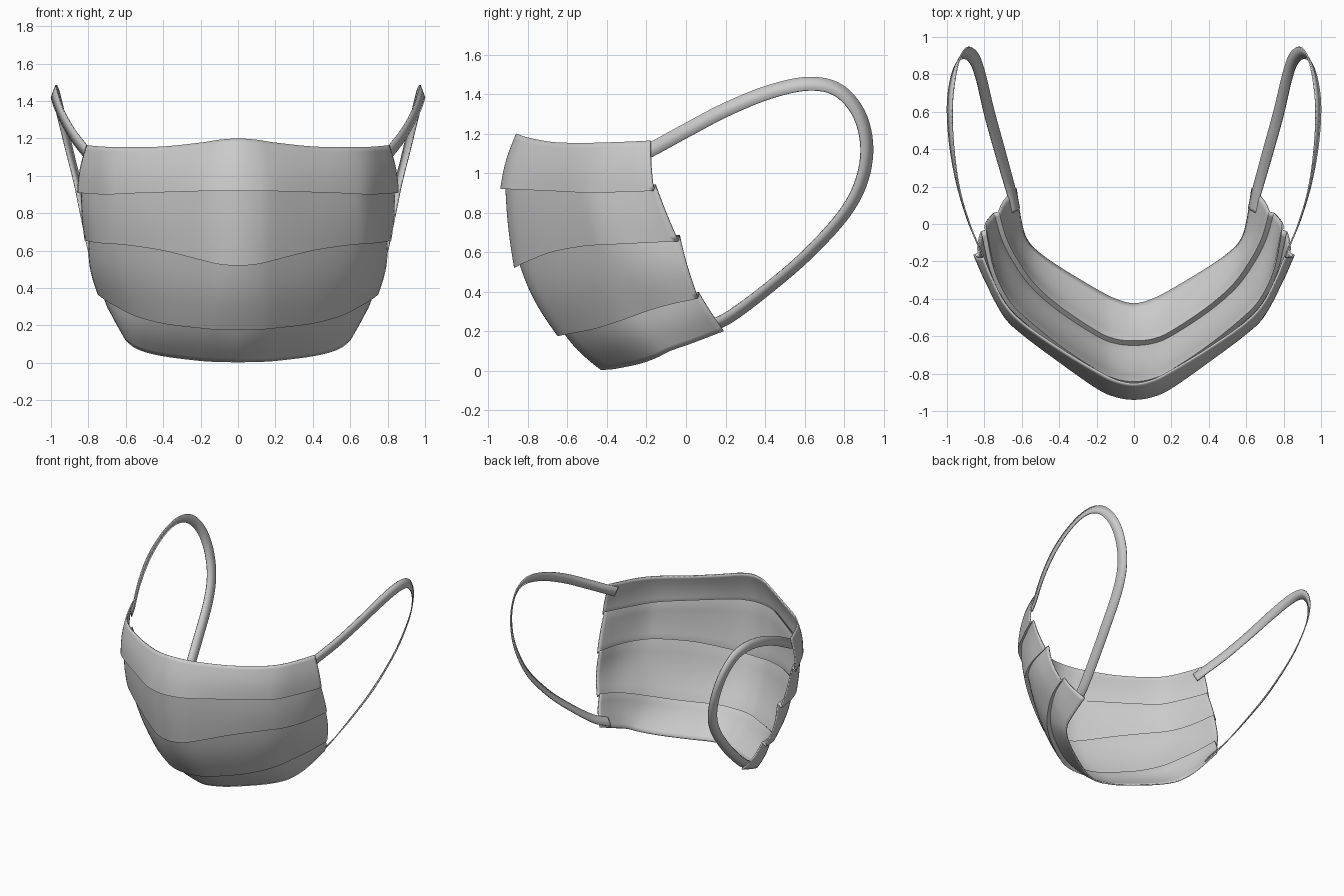
import bpy, math
from mathutils import Vector

if "Cube" in bpy.data.objects:
    bpy.data.objects.remove(bpy.data.objects["Cube"])


def spline(pts, n, mirror_start=False):
    """Smooth curve through the points, n steps per span."""
    pts = [Vector(p) for p in pts]
    first = 2 * pts[0] - pts[1]
    if mirror_start:
        first = pts[1].copy()
        first[0] *= -1
    p = [first] + pts + [2 * pts[-1] - pts[-2]]
    out = []
    for i in range(1, len(p) - 2):
        a, b, c, d = p[i - 1:i + 3]
        for k in range(n):
            t = k / n
            out.append(0.5 * (2 * b + (c - a) * t + (2 * a - 5 * b + 4 * c - d) * t * t
                              + (3 * b - a - 3 * c + d) * t ** 3))
    return out + [pts[-1]]


def sheet(name, rows, thickness, angle, merge):
    """Grid surface from rows of points, mirrored and thickened."""
    w = len(rows[0])
    verts = [v for r in rows for v in r]
    faces = [(i * w + j, (i + 1) * w + j, (i + 1) * w + j + 1, i * w + j + 1)
             for i in range(len(rows) - 1) for j in range(w - 1)]
    me = bpy.data.meshes.new(name)
    me.from_pydata(verts, [], faces)
    ob = bpy.data.objects.new(name, me)
    bpy.context.collection.objects.link(ob)
    m = ob.modifiers.new("mirror", 'MIRROR')
    m.use_mirror_merge = merge
    s = ob.modifiers.new("thickness", 'SOLIDIFY')
    s.thickness = thickness
    s.offset = -1 if merge else 0
    bpy.ops.object.select_all(action='DESELECT')
    ob.select_set(True)
    bpy.context.view_layer.objects.active = ob
    bpy.ops.object.shade_smooth_by_angle(angle=math.radians(angle))
    return ob


# Fold lines of the mask from top edge to bottom edge, centre to right side
folds = [
    [(0, -.86, 1.2), (.1, -.84, 1.193), (.2, -.79, 1.178), (.4, -.67, 1.157),
     (.6, -.53, 1.153), (.7, -.42, 1.155), (.77, -.28, 1.16), (.81, -.18, 1.165)],
    [(0, -.94, .92), (.1, -.925, .92), (.2, -.88, .918), (.4, -.74, .912),
     (.6, -.59, .905), (.7, -.49, .9), (.8, -.3, .905), (.86, -.165, .91)],
    [(0, -.87, .52), (.1, -.855, .527), (.2, -.81, .55), (.4, -.68, .6),
     (.6, -.52, .63), (.7, -.41, .637), (.775, -.25, .645), (.82, -.04, .655)],
    [(0, -.65, .175), (.1, -.64, .177), (.2, -.6, .185), (.4, -.47, .21),
     (.55, -.34, .25), (.65, -.2, .3), (.71, -.08, .335), (.75, .06, .365)],
    [(0, -.43, .003), (.1, -.405, .005), (.2, -.355, .01), (.4, -.235, .035),
     (.52, -.15, .065), (.58, -.08, .1), (.61, .02, .135), (.635, .19, .2)],
]
curves = [spline(f, 6, True) for f in folds]


def outward(p):
    return Vector((p.x, p.y - .25, 0)).normalized()


# Pleated mask body: every panel starts tucked in behind the fold above it
rows = []
STEPS = 10
for k, bulge in enumerate((.012, .008, .022, .018)):
    for s in range(STEPS + 1):
        v = s / STEPS
        row = []
        for a, b in zip(curves[k], curves[k + 1]):
            start = a if k == 0 else a - outward(a) * .025 + Vector((0, 0, .025))
            p = start.lerp(b, v)
            off = outward(p) * bulge * math.sin(math.pi * v)
            off.x *= 1 if p.x > 1e-4 else 0
            row.append(p + off)
        rows.append(row)
sheet("mask_body", rows, .01, 40, True)

# Ear loops: flat ribbon; fourth value tilts the ribbon's outer edge inwards
path = [(.785, -.235, 1.09, .2), (.81, -.165, 1.125, .2), (.88, 0, 1.215, .2),
        (.94, .2, 1.32, .2), (.975, .42, 1.41, .3), (.985, .62, 1.452, .35),
        (.97, .77, 1.42, .4), (.94, .875, 1.3, .45), (.9, .915, 1.13, .5),
        (.855, .885, .95, .55), (.82, .79, .78, .6), (.775, .6, .575, .65),
        (.72, .4, .405, .65), (.675, .24, .285, .6), (.65, .15, .235, .6),
        (.633, .07, .2, .6)]
line = spline(path, 6)
HALF = .036
outer, inner = [], []
for i, q in enumerate(line):
    d = line[min(i + 1, len(line) - 1)] - line[max(i - 1, 0)] if len(q) == 3 else \
        Vector(line[min(i + 1, len(line) - 1)][:3]) - Vector(line[max(i - 1, 0)][:3])
    n = Vector((0, -d.z, d.y)).normalized()
    side = n * math.sqrt(1 - q[3] ** 2) + Vector((-q[3], 0, 0))
    c = Vector(q[:3])
    outer.append(c + side * HALF)
    inner.append(c - side * HALF)
sheet("ear_loops", [outer, inner], .008, 40, False)
